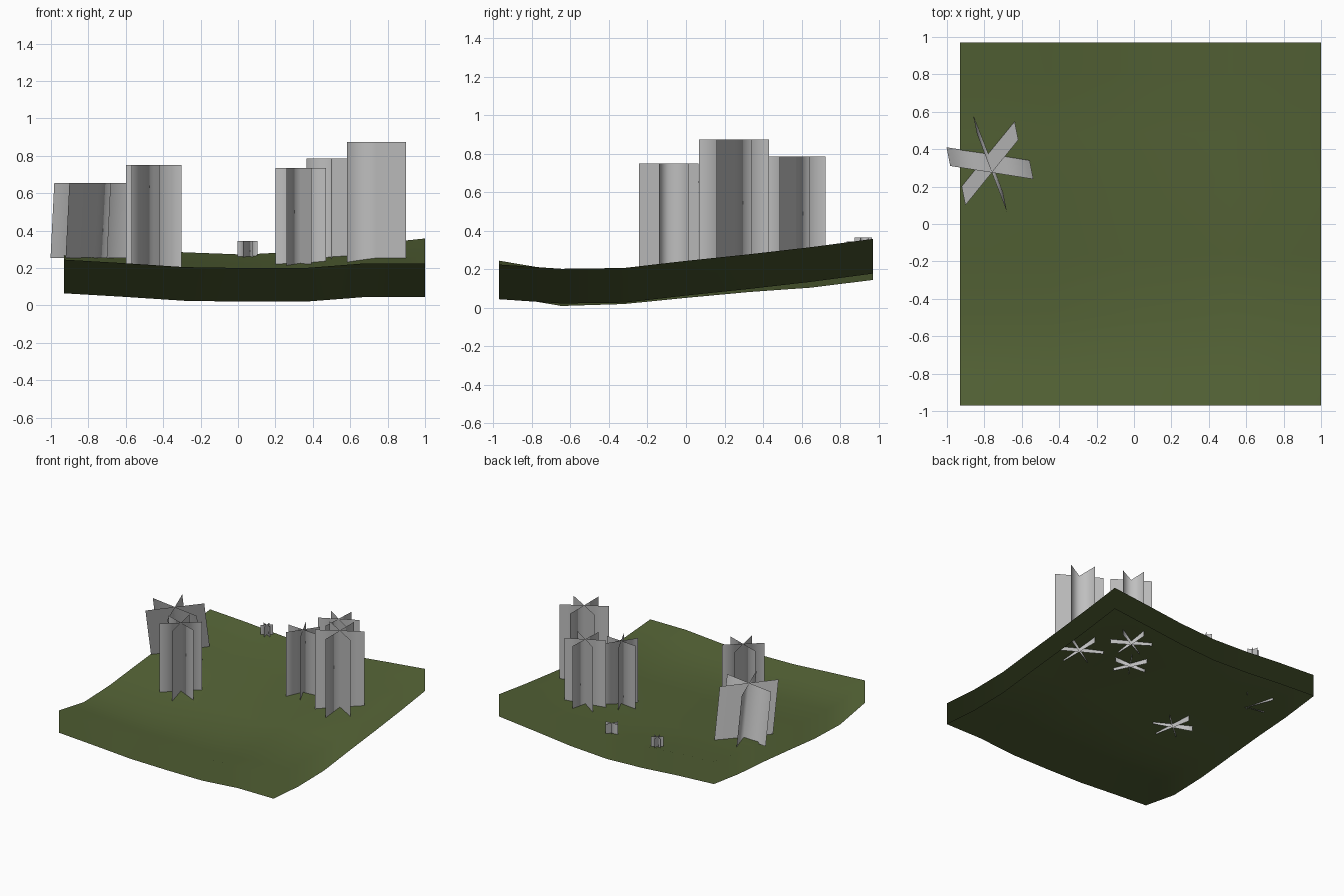
import bpy, bmesh, math
from mathutils import Vector

cube = bpy.data.objects.get("Cube")
if cube:
    bpy.data.objects.remove(cube, do_unlink=True)


def material(name, rgb):
    m = bpy.data.materials.new(name)
    m.use_nodes = True
    m.diffuse_color = (*rgb, 1)
    bsdf = m.node_tree.nodes["Principled BSDF"]
    bsdf.inputs["Base Color"].default_value = (*rgb, 1)
    bsdf.inputs["Roughness"].default_value = 0.9
    return m


GRASS = material("grass_green", (0.09, 0.126, 0.037))
GREY = material("pale_grey", (0.52, 0.52, 0.52))

# Ground outline heights along its four edges
X0, X1, Y0, Y1 = -0.93, 1.0, -0.97, 0.97
FRONT = [.245, .226, .205, .2, .2, .225, .225]
BACK = [.325, .308, .284, .272, .29, .325, .358]
LEFT_SIDE = [.245, .19, .2, .232, .262, .285, .325]
RIGHT_SIDE = [.225, .203, .207, .244, .278, .315, .358]
SKIRT = 0.18
N = 12


def sample(edge, t):
    f = min(max(t, 0), 1) * (len(edge) - 1)
    i = min(int(f), len(edge) - 2)
    return edge[i] + (edge[i + 1] - edge[i]) * (f - i)


def height(x, y):
    """Blend the four edge profiles over the whole ground."""
    u, v = (x - X0) / (X1 - X0), (y - Y0) / (Y1 - Y0)
    across = sample(LEFT_SIDE, v) * (1 - u) + sample(RIGHT_SIDE, v) * u
    along = sample(FRONT, u) * (1 - v) + sample(BACK, u) * v
    corners = ((FRONT[0] * (1 - u) + FRONT[-1] * u) * (1 - v)
               + (BACK[0] * (1 - u) + BACK[-1] * u) * v)
    return across + along - corners


def add_object(name, bm, mat):
    mesh = bpy.data.meshes.new(name)
    bm.to_mesh(mesh)
    bm.free()
    mesh.materials.append(mat)
    for p in mesh.polygons:
        p.use_smooth = True
    obj = bpy.data.objects.new(name, mesh)
    bpy.context.collection.objects.link(obj)
    return obj


def build_ground():
    # Rolling top sheet
    bm = bmesh.new()
    grid = []
    for j in range(N + 1):
        y = Y0 + (Y1 - Y0) * j / N
        row = []
        for i in range(N + 1):
            x = X0 + (X1 - X0) * i / N
            row.append(bm.verts.new((x, y, height(x, y))))
        grid.append(row)
    for j in range(N):
        for i in range(N):
            bm.faces.new((grid[j][i], grid[j][i + 1],
                          grid[j + 1][i + 1], grid[j + 1][i]))
    bm.normal_update()
    normals = [v.normal.copy() for v in bm.verts]

    # Skirt hanging from the rim, open underneath, shaded like the rim
    rim = (grid[0][:-1] + [row[-1] for row in grid[:-1]]
           + grid[-1][:0:-1] + [row[0] for row in grid[:0:-1]])
    low = []
    for v in rim:
        normals.append(v.normal.copy())
        low.append(bm.verts.new(v.co - Vector((0, 0, SKIRT))))
    for k in range(len(rim)):
        n = (k + 1) % len(rim)
        bm.faces.new((rim[n], rim[k], low[k], low[n]))
    ground = add_object("ground", bm, GRASS)
    ground.data.normals_split_custom_set_from_vertices(normals)


def build_star(name, x, y, radius, top, angle, base=None, lean=(0, 0)):
    """Three crossed upright cards that share a central axis."""
    bm = bmesh.new()
    if base is None:
        base = height(x, y) - 0.03
    foot = Vector((x + lean[0], y + lean[1], base))
    head = Vector((x, y, top))
    axis = [bm.verts.new(foot), bm.verts.new(head)]
    for k in range(6):
        a = math.radians(angle + 60 * k)
        out = Vector((math.cos(a), math.sin(a), 0)) * radius
        tip = [bm.verts.new(foot + out), bm.verts.new(head + out)]
        quad = (axis[0], tip[0], tip[1], axis[1])
        # opposite wings form one card facing one way
        bm.faces.new(quad if k < 3 else quad[::-1])
    add_object(name, bm, GREY)


build_ground()

# Tall trees
build_star("tree_back", .505, .57, .155, .785, 87)
build_star("tree_left", .74, .25, .182, .875, 90)
build_star("tree_inner", .335, .355, .135, .735, 56)
build_star("tree_front", -.45, -.09, .157, .75, 41)
build_star("tree_leaning", -.76, .275, .225, .655, -9, base=.255, lean=(-.02, .1))

# Small shrubs near the back edge
build_star("shrub_centre", .05, .88, .053, .345, 3)
build_star("shrub_right", -.385, .92, .045, .365, 37)
